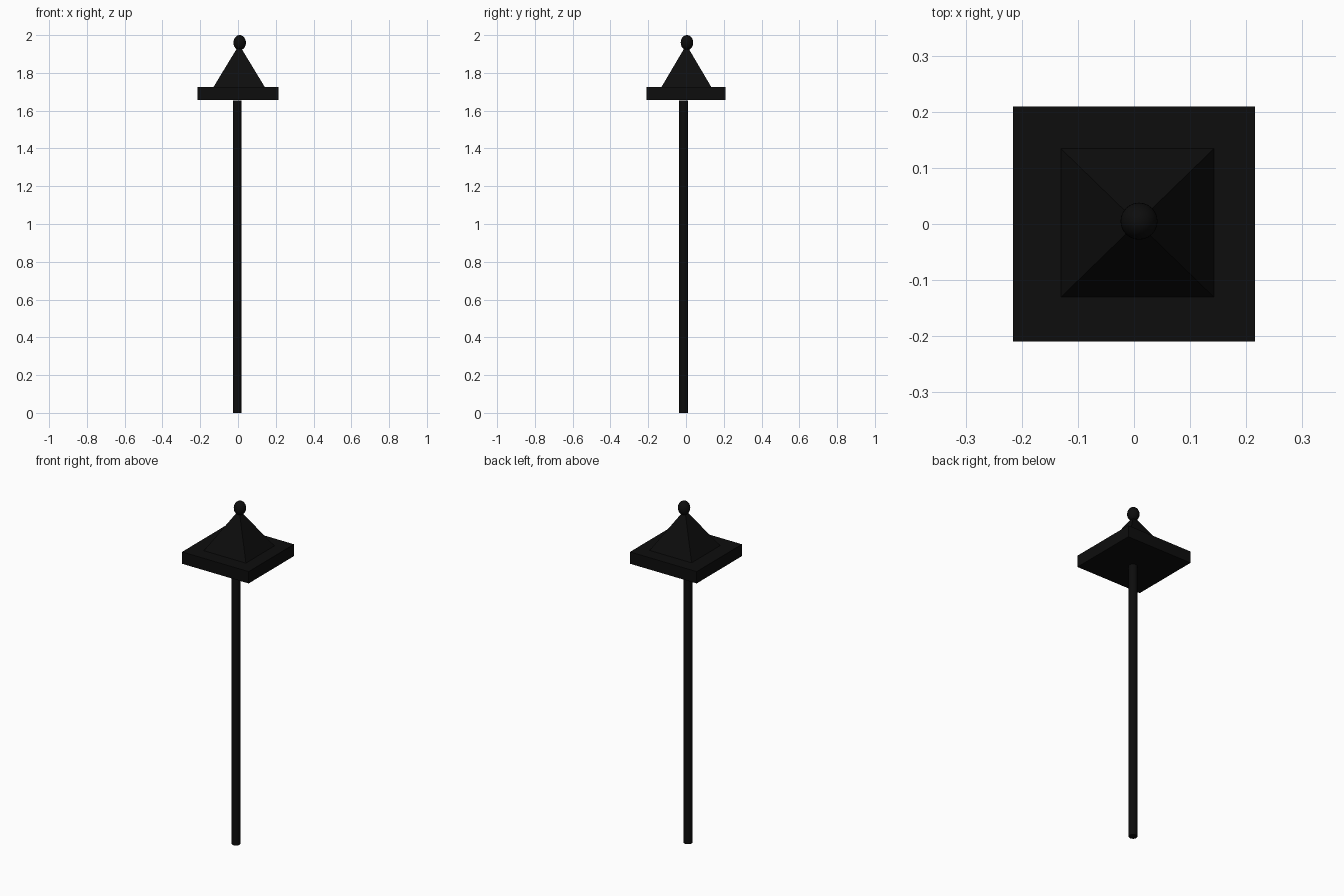
import bpy, math

if "Cube" in bpy.data.objects:
    bpy.data.objects.remove(bpy.data.objects["Cube"])

black = bpy.data.materials.new("near black")
black.diffuse_color = (0.004, 0.004, 0.004, 1)
black.use_nodes = True
black.node_tree.nodes["Principled BSDF"].inputs["Base Color"].default_value = black.diffuse_color


def finish(name, scale=(1, 1, 1), smooth=False):
    """Name, scale and colour the newest object."""
    ob = bpy.context.object
    ob.name = name
    ob.scale = scale
    bpy.ops.object.transform_apply(location=False, rotation=False, scale=True)
    ob.data.materials.append(black)
    if smooth:
        bpy.ops.object.shade_smooth_by_angle(angle=math.radians(40))
    return ob


# Thin round pole, slightly off centre
bpy.ops.mesh.primitive_cylinder_add(vertices=16, radius=0.0235, depth=1.655,
                                    location=(-0.004, -0.013, 0.8275))
finish("pole", smooth=True)

# Flat square slab
bpy.ops.mesh.primitive_cube_add(size=1, location=(0, 0, 1.69))
finish("slab", (0.431, 0.419, 0.069))

# Four-sided pyramid on the slab
bpy.ops.mesh.primitive_cone_add(vertices=4, radius1=math.sqrt(0.5), radius2=0, depth=1,
                                location=(0.006, 0.002, 1.8365),
                                rotation=(0, 0, math.pi / 4))
bpy.ops.object.transform_apply(location=False, rotation=True, scale=False)
finish("pyramid", (0.273, 0.265, 0.225))

# Egg-shaped finial ball
bpy.ops.mesh.primitive_uv_sphere_add(segments=24, ring_count=16, radius=1,
                                     location=(0.009, 0.005, 1.96))
finish("finial_ball", (0.033, 0.033, 0.04), smooth=True)
